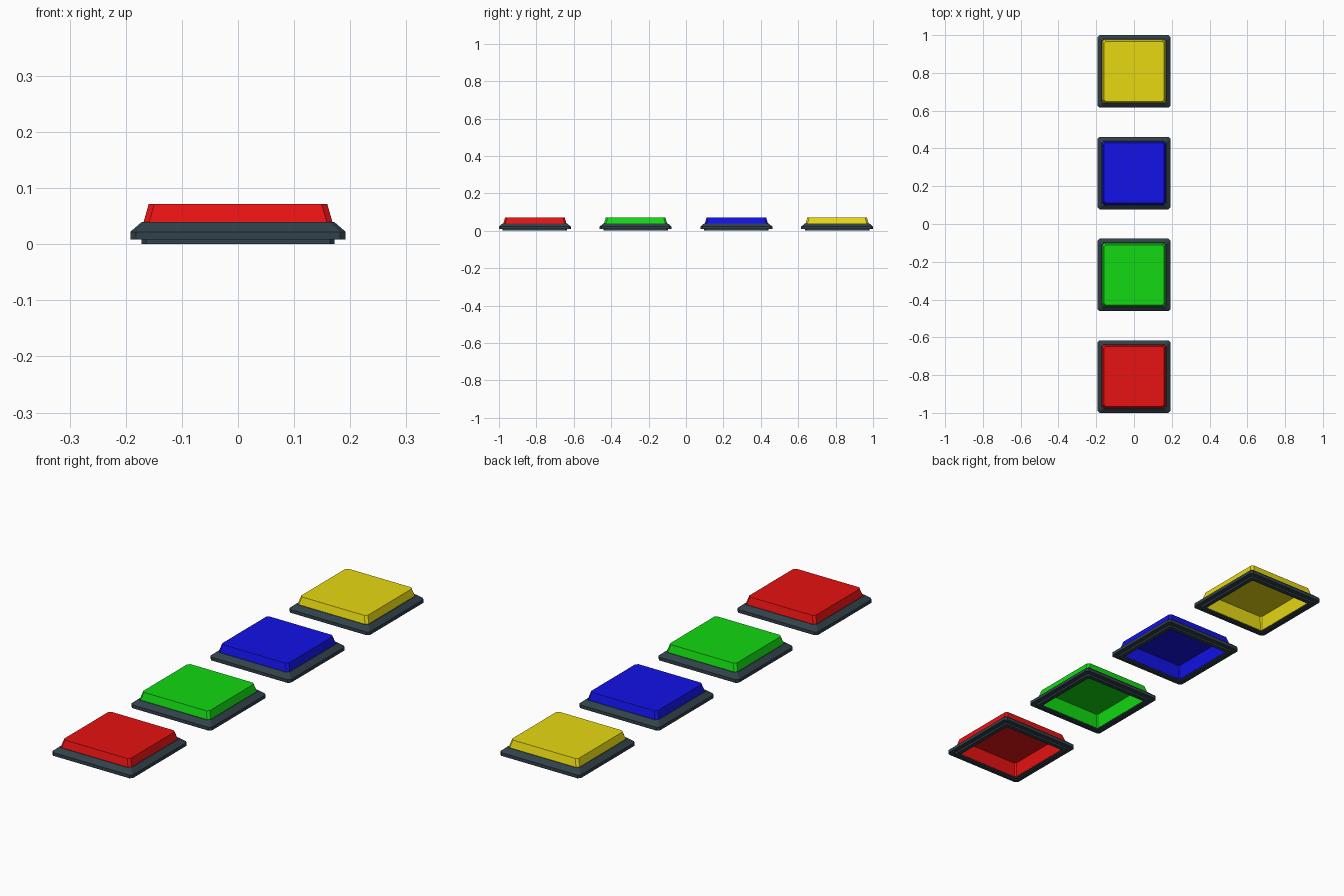
import bpy, bmesh

if "Cube" in bpy.data.objects:
    bpy.data.objects.remove(bpy.data.objects["Cube"])


def material(name, rgb):
    m = bpy.data.materials.new(name)
    m.diffuse_color = (*rgb, 1)
    m.use_nodes = True
    m.node_tree.nodes["Principled BSDF"].inputs["Base Color"].default_value = m.diffuse_color
    return m


def ring(bm, half, z, cut):
    # square outline with clipped corners
    a, b = half, half - cut
    pts = [(b, -a), (a, -b), (a, b), (b, a), (-b, a), (-a, b), (-a, -b), (-b, -a)]
    return [bm.verts.new((x, y, z)) for x, y in pts]


def loft(name, profile, y, mat, closed):
    # profile rows: half width, height, corner cut
    bm = bmesh.new()
    rings = [ring(bm, *p) for p in profile]
    pairs = list(zip(rings, rings[1:]))
    if closed:
        pairs.append((rings[-1], rings[0]))
    else:
        bm.faces.new(rings[0])
        bm.faces.new(rings[-1])
    for r, s in pairs:
        for i in range(8):
            j = (i + 1) % 8
            bm.faces.new((r[i], r[j], s[j], s[i]))
    bmesh.ops.recalc_face_normals(bm, faces=bm.faces)
    me = bpy.data.meshes.new(name)
    bm.to_mesh(me)
    bm.free()
    me.materials.append(mat)
    ob = bpy.data.objects.new(name, me)
    ob.location.y = y
    bpy.context.collection.objects.link(ob)


# stepped, hollow square frame
FRAME = [(0.154, 0.0, 0.004), (0.172, 0.0, 0.008), (0.172, 0.008, 0.008),
         (0.192, 0.008, 0.010), (0.192, 0.022, 0.010), (0.171, 0.040, 0.008),
         (0.154, 0.040, 0.004)]
# coloured cap: inner ceiling, inner wall, outer wall, top
CAP = [(0.147, 0.066, 0.006), (0.152, 0.004, 0.005), (0.1535, 0.004, 0.005),
       (0.169, 0.037, 0.010), (0.159, 0.072, 0.010)]

dark = material("dark slate", (0.031, 0.053, 0.067))
colours = [("red", (0.8, 0.006, 0.006)), ("green", (0.006, 0.69, 0.006)),
           ("blue", (0.006, 0.006, 0.8)), ("yellow", (0.8, 0.69, 0.006))]

for k, (colour, rgb) in enumerate(colours):
    y = -0.808 + k * 0.808 * 2 / 3
    loft(colour + "_button_frame", FRAME, y, dark, True)
    loft(colour + "_button_cap", CAP, y, material(colour, rgb), False)
